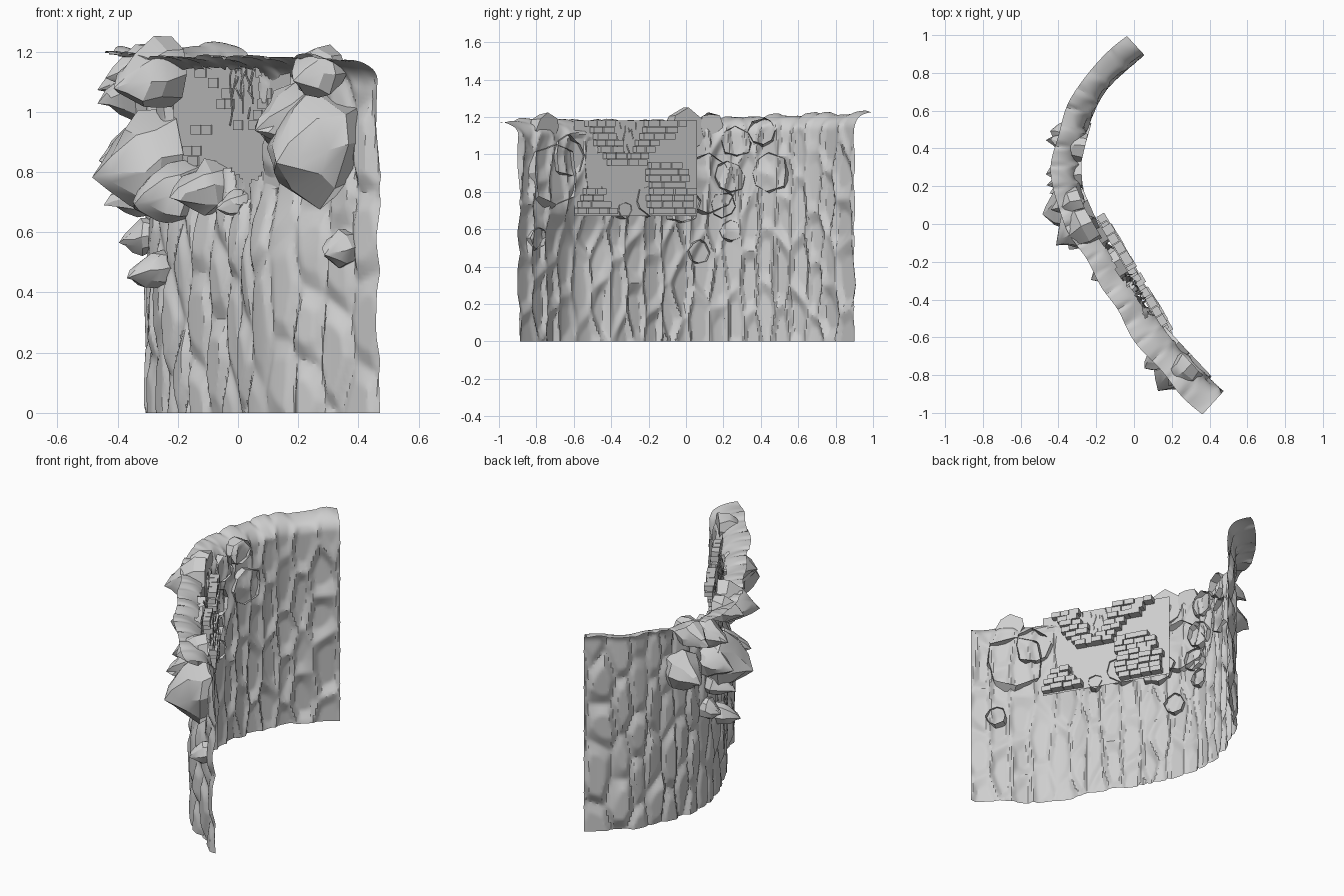
import bpy, bmesh, math, random
from mathutils import Vector

random.seed(7)
if "Cube" in bpy.data.objects:
    bpy.data.objects.remove(bpy.data.objects["Cube"], do_unlink=True)

stone = bpy.data.materials.new("grey_stone")
stone.use_nodes = True
GREY = (0.62, 0.62, 0.62, 1)
stone.diffuse_color = GREY
stone.node_tree.nodes["Principled BSDF"].inputs["Base Color"].default_value = GREY
UP = Vector((0, 0, 1))


def finish(name, bm, angle=30):
    me = bpy.data.meshes.new(name)
    bm.to_mesh(me)
    bm.free()
    me.materials.append(stone)
    me.shade_smooth()
    me.set_sharp_from_angle(angle=math.radians(angle))
    ob = bpy.data.objects.new(name, me)
    bpy.context.collection.objects.link(ob)
    return ob


# Plan of the upper wall, from the front end to the back end
PLAN = [(0.47, -0.89), (0.415, -0.84), (0.33, -0.75), (0.15, -0.55), (0.01, -0.33), (-0.125, -0.12),
        (-0.235, 0.06), (-0.29, 0.2), (-0.29, 0.36), (-0.235, 0.55), (-0.145, 0.72), (0.05, 0.9)]


def slope(i):
    a, b = PLAN[max(i - 1, 0)], PLAN[min(i + 1, len(PLAN) - 1)]
    return (b[0] - a[0]) / (b[1] - a[1])


def foot(y):
    """Point on the plan curve, tangent and outward direction."""
    i = 0
    while i < len(PLAN) - 2 and y > PLAN[i + 1][1]:
        i += 1
    (x0, y0), (x1, y1) = PLAN[i], PLAN[i + 1]
    h = y1 - y0
    t = (y - y0) / h
    m0, m1 = slope(i) * h, slope(i + 1) * h
    a, b = 2 * (x0 - x1) + m0 + m1, 3 * (x1 - x0) - 2 * m0 - m1
    x = x0 + t * (m0 + t * (b + t * a))
    dx = (m0 + t * (2 * b + 3 * a * t)) / h
    tan = Vector((dx, 1, 0)).normalized()
    return Vector((x, y, 0)), tan, Vector((-tan.y, tan.x, 0))


def bulge(y, z):
    """The lower wall swells outward below the panel."""
    t = min(1, max(0, (z - 0.5) / 0.3))
    swell = 0.072 * math.exp(-((y + 0.55) / 0.2) ** 2) + 0.036 * math.exp(-((y + 0.12) / 0.2) ** 2)
    return swell * (1 - t * t * (3 - 2 * t))


# Tall staggered stones that give the wall its relief
CELL_W, CELL_H = 0.085, 0.3
cells = []
for c in range(23):
    for r in range(6):
        cells.append(((-0.93 + c * CELL_W + random.uniform(-0.025, 0.025)) / CELL_W,
                      ((r - 0.5 + 0.5 * (c % 2)) * CELL_H + random.uniform(-0.09, 0.09)) / CELL_H,
                      random.uniform(-0.006, 0.008), random.uniform(-0.014, 0.014),
                      random.uniform(-0.014, 0.014)))


def relief(y, z):
    u, v = y / CELL_W, z / CELL_H
    best, second, near = 9, 9, None
    for cell in cells:
        du = cell[0] - u
        if abs(du) > 2:
            continue
        d = math.hypot(du, cell[1] - v)
        if d < best:
            best, second, near = d, best, cell
        elif d < second:
            second = d
    edge = min(1, (second - best) * 2.5)
    return -0.008 + edge * (0.019 + near[2] + near[3] * (u - near[0]) + near[4] * (v - near[1]))


# Cliff wall: one sheet with a flared lip and an opening behind the panel
NU, NV, NLIP = 220, 80, 12
LIP_R, LIP_OUT = 0.09, 0.145
bm = bmesh.new()
grid = []
for i in range(NU + 1):
    y = -0.89 + 1.79 * i / NU
    p, tan, out = foot(y)
    top = 1.18 + 0.045 * max(0, y + 0.1) + 0.006 * math.sin(31 * y)
    reach = LIP_OUT - 0.02 * y + 0.006 * math.sin(23 * y + 1)
    col = []
    for j in range(NV + NLIP + 1):
        a = max(0, j - NV) / NLIP * math.pi / 2
        z = (top - LIP_R) * min(j, NV) / NV + LIP_R * math.sin(a)
        d = relief(y, z + 0.5 * a * LIP_R)
        n = reach * (1 - math.cos(a)) + d * math.cos(a) + bulge(y, z)
        rise = 0.5 * d * math.sin(a)
        col.append(bm.verts.new(p + out * n + UP * (z + rise)))
    grid.append(col)
for i in range(NU):
    for j in range(NV + NLIP):
        y, z = -0.89 + 1.79 * (i + 0.5) / NU, grid[i][j].co.z
        bottom = 0.76 + 0.05 * math.sin(38 * y) + 0.02 * math.sin(90 * y)
        if -0.47 + 0.02 * math.sin(25 * z) < y < 0.03 and bottom < z < 1.14:
            continue
        bm.faces.new((grid[i][j], grid[i][j + 1], grid[i + 1][j + 1], grid[i + 1][j]))
finish("cliff_wall", bm, 28)


# Pointed boulders on the outer side: position along wall, height, radius, length
def boulder(name, y, z, r, length, lift=0.0):
    p, tan, out = foot(y)
    p = p + out * (bulge(y, z) + lift)
    bm = bmesh.new()
    sides = 8
    rings = []
    for rad, n in ((0.95, -0.02), (1.02, 0.25), (0.74, 0.52), (0.34, 0.8)):
        ring = []
        for k in range(sides):
            a = 2 * math.pi * (k + random.uniform(-0.2, 0.2)) / sides
            rr = r * rad * random.uniform(0.85, 1.1)
            depth = n if n < 0 else length * (n + random.uniform(-0.08, 0.08))
            ring.append(bm.verts.new(p + tan * rr * math.cos(a) + out * depth
                                     + UP * (z + rr * math.sin(a) - 0.2 * max(depth, 0))))
        rings.append(ring)
    tip = bm.verts.new(p + tan * r * random.uniform(-0.15, 0.15) + out * length + UP * (z - 0.25 * length))
    for lo, hi in zip(rings, rings[1:]):
        for k in range(sides):
            m = (k + 1) % sides
            bm.faces.new((lo[k], lo[m], hi[m], hi[k]))
    for k in range(sides):
        bm.faces.new((rings[-1][k], rings[-1][(k + 1) % sides], tip))
    if lift:
        bm.faces.new(rings[0][::-1])
    finish(name, bm, 25)


BOULDERS = [(-0.71, 0.89, 0.185, 0.24), (-0.63, 0.99, 0.115, 0.21), (-0.79, 0.55, 0.065, 0.1),
            (0.12, 0.84, 0.17, 0.23), (0.23, 0.88, 0.09, 0.17), (0.27, 1.07, 0.085, 0.17),
            (0.41, 1.12, 0.08, 0.19), (0.45, 0.9, 0.11, 0.18), (0.07, 0.48, 0.065, 0.13),
            (0.24, 0.59, 0.06, 0.1), (-0.2, 0.76, 0.09, 0.18), (-0.02, 0.74, 0.11, 0.19),
            (-0.33, 0.7, 0.045, 0.09), (0.2, 0.73, 0.07, 0.16)]
for k, b in enumerate(BOULDERS):
    boulder(f"boulder_{k + 1}", *b)
for k, b in enumerate([(-0.73, 1.14, 0.09, 0.15), (0.02, 1.13, 0.12, 0.21), (0.14, 1.15, 0.075, 0.15)]):
    boulder(f"lip_boulder_{k + 1}", *b, 0.03)


# Flat panel that closes the opening on the inner side
PANEL_A, PANEL_B = Vector((0.175, -0.6, 0)), Vector((-0.215, 0.06, 0))
along = (PANEL_B - PANEL_A).normalized()
inner = Vector((along.y, -along.x, 0))


def on_panel(y, z, depth=0.0):
    return PANEL_A + along * ((y - PANEL_A.y) / along.y) + inner * depth + UP * z


def box(bm, y0, y1, z0, z1, d0, d1):
    v = [bm.verts.new(on_panel(y, z, d)) for d in (d0, d1) for z in (z0, z1) for y in (y0, y1)]
    for f in ((0, 2, 3, 1), (4, 5, 7, 6), (0, 1, 5, 4), (2, 6, 7, 3), (0, 4, 6, 2), (1, 3, 7, 5)):
        bm.faces.new([v[q] for q in f])


bm = bmesh.new()
bm.faces.new([bm.verts.new(on_panel(y, z)) for y, z in ((-0.6, 0.67), (0.06, 0.67), (0.06, 1.18), (-0.6, 1.18))])
finish("panel", bm)


# Brick remains: each patch is a stack of courses sliding and shrinking upward
def bricks(name, z, left, right, rows, dleft, dright):
    bm = bmesh.new()
    for r in range(rows):
        y = left + dleft * r + random.uniform(-0.012, 0.012)
        end = right + dright * r
        while y < end - 0.02:
            w = random.uniform(0.045, 0.065)
            z0 = z + 0.035 * r
            box(bm, y, y + w - 0.003, z0, z0 + 0.032, random.choice((-0.004, 0.002, 0.002)),
                random.uniform(0.035, 0.055))
            y += w
    finish(name, bm)


bricks("bricks_upper_front", 0.94, -0.43, -0.33, 7, -0.018, -0.014)
bricks("bricks_upper_back", 0.94, -0.33, -0.24, 7, 0.019, 0.033)
bricks("bricks_lower_front", 0.68, -0.59, -0.38, 4, 0.01, -0.03)
bricks("bricks_lower_back", 0.68, -0.2, 0.04, 8, -0.002, -0.013)

# Dry roots hanging in the opening
curve = bpy.data.curves.new("hanging_roots", "CURVE")
curve.dimensions = "3D"
curve.bevel_depth = 0.003
curve.bevel_resolution = 1
curve.materials.append(stone)
for k in range(8):
    y, length = -0.41 + 0.02 * k, random.uniform(0.12, 0.27)
    sp = curve.splines.new("POLY")
    sp.points.add(4)
    for q, pt in enumerate(sp.points):
        pos = on_panel(y + random.uniform(-0.008, 0.008), 1.17 - length * q / 4, random.uniform(-0.02, 0.01))
        pt.co = (*pos, 1)
bpy.context.collection.objects.link(bpy.data.objects.new("hanging_roots", curve))
